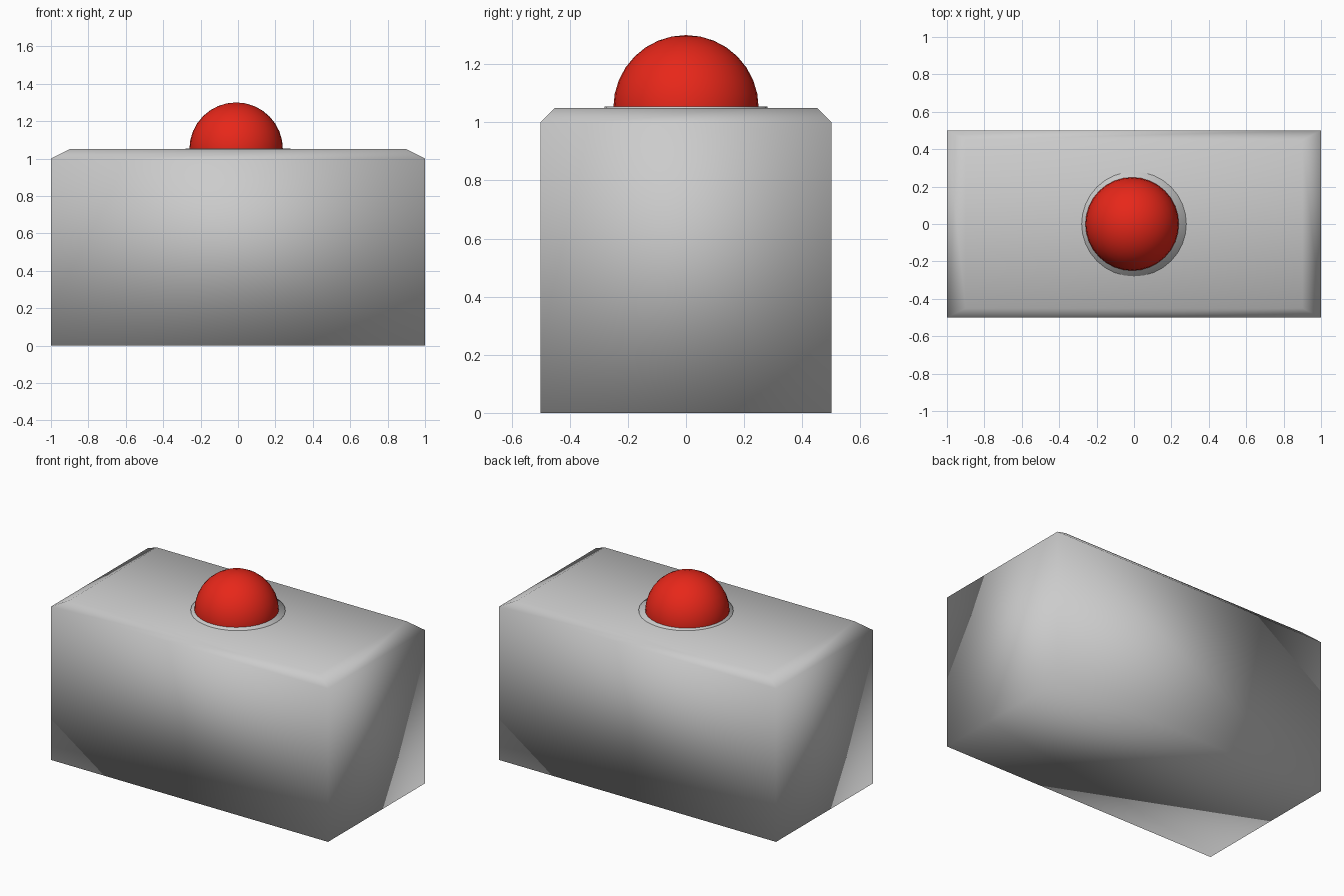
import bpy, bmesh
from mathutils import Matrix

if "Cube" in bpy.data.objects:
    bpy.data.objects.remove(bpy.data.objects["Cube"])


def add_part(name, bm, colour=None):
    """Turn a bmesh into a smooth-shaded object."""
    mesh = bpy.data.meshes.new(name)
    bmesh.ops.recalc_face_normals(bm, faces=bm.faces)
    for f in bm.faces:
        f.smooth = True
    bm.to_mesh(mesh)
    bm.free()
    obj = bpy.data.objects.new(name, mesh)
    bpy.context.collection.objects.link(obj)
    if colour:
        mat = bpy.data.materials.new(name)
        mat.diffuse_color = colour
        mat.use_nodes = True
        mat.node_tree.nodes["Principled BSDF"].inputs["Base Color"].default_value = mat.diffuse_color
        mesh.materials.append(mat)
    return obj


# Housing: box whose top is extruded up and tapered in
bm = bmesh.new()
bmesh.ops.create_cube(bm, size=1, matrix=Matrix.Translation((0, 0, 0.5)))
bmesh.ops.scale(bm, vec=(2, 1, 1), verts=bm.verts)
top = [f for f in bm.faces if f.normal.z > 0.5]
ext = bmesh.ops.extrude_face_region(bm, geom=top)
bmesh.ops.delete(bm, geom=top, context='FACES_ONLY')
rim = [v for v in ext['geom'] if isinstance(v, bmesh.types.BMVert)]
bmesh.ops.scale(bm, vec=(0.9, 0.9, 1), verts=rim)
bmesh.ops.translate(bm, vec=(0, 0, 0.05), verts=rim)
add_part("housing", bm)

# Thin collar around the button
bm = bmesh.new()
bmesh.ops.create_cone(bm, cap_ends=True, segments=32, radius1=0.28, radius2=0.28,
                      depth=0.02, matrix=Matrix.Translation((0, 0, 1.045)))
add_part("button_collar", bm)

# Domed push button
bm = bmesh.new()
bmesh.ops.create_uvsphere(bm, u_segments=32, v_segments=16, radius=0.25,
                          matrix=Matrix.Translation((-0.01, 0, 1.05)))
add_part("push_button", bm, (0.8, 0.02, 0.01, 1))
